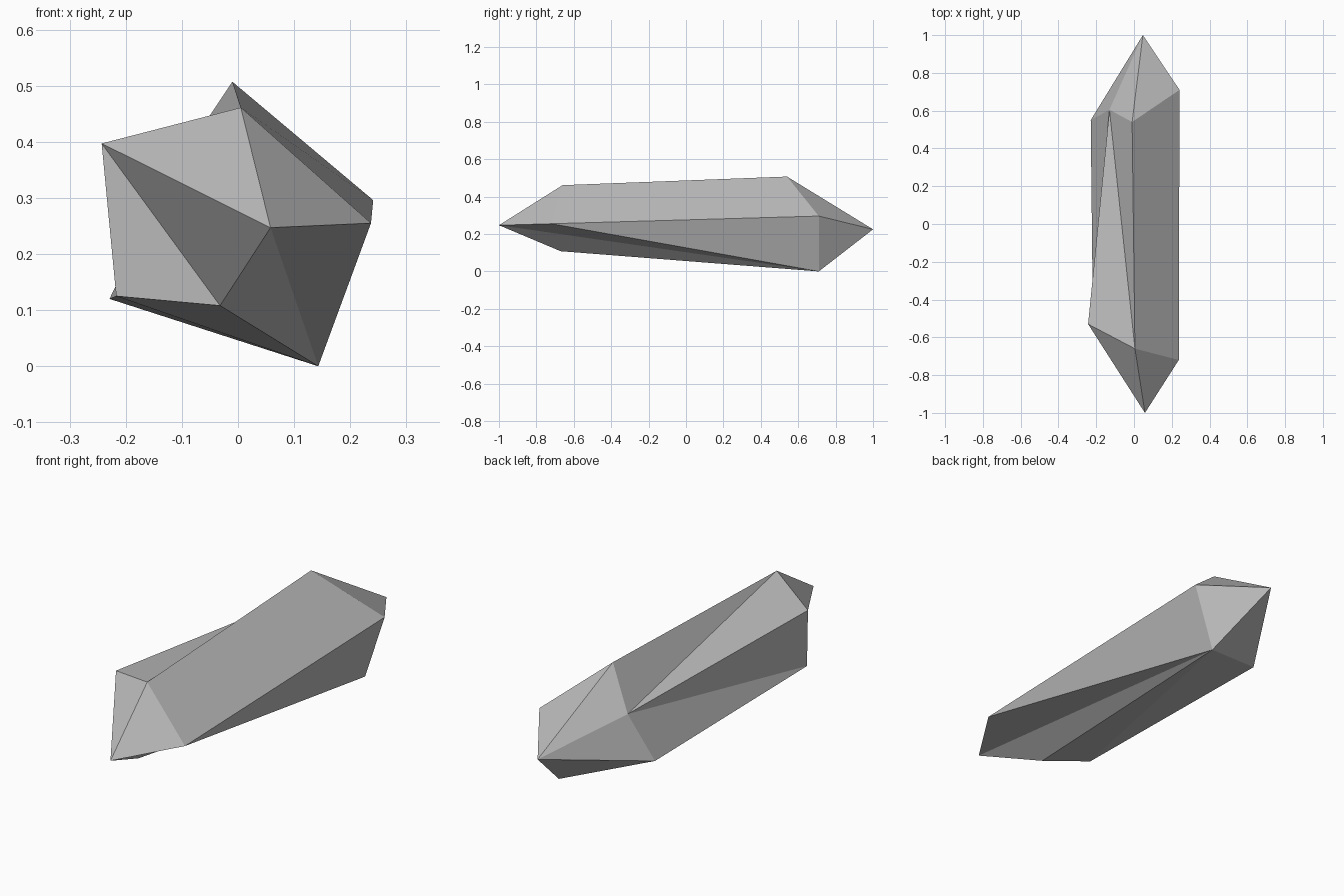
import bpy
import bmesh

cube = bpy.data.objects.get("Cube")
if cube:
    bpy.data.objects.remove(cube, do_unlink=True)

# Plain grey stone
stone = bpy.data.materials.new("grey stone")
stone.use_nodes = True
GREY = (0.5, 0.5, 0.5, 1)
stone.diffuse_color = GREY
stone.node_tree.nodes["Principled BSDF"].inputs["Base Color"].default_value = GREY

# Corners of the shard: two tips and an irregular ring near each end
corners = {
    "front_tip": (0.058, -1, 0.247),
    "front_left": (-0.243, -0.53, 0.397),
    "front_top": (0.005, -0.66, 0.461),
    "front_right": (0.237, -0.72, 0.255),
    "front_base": (-0.032, -0.67, 0.108),
    "front_low": (-0.217, -0.56, 0.125),
    "back_tip": (0.047, 1, 0.225),
    "back_left": (-0.13, 0.605, 0.328),
    "back_top": (-0.01, 0.54, 0.507),
    "back_right": (0.241, 0.71, 0.296),
    "back_base": (0.143, 0.71, 0),
    "back_low": (-0.229, 0.55, 0.12),
}

bm = bmesh.new()
verts = {name: bm.verts.new(co) for name, co in corners.items()}


def facet(*names):
    bm.faces.new([verts[n] for n in names])


def fan(tip, ring):
    """Close one pointed end with a ring of triangles."""
    for a, b in zip(ring, ring[1:] + ring[:1]):
        facet(tip, a, b)


# Pointed ends
fan("front_tip", ["front_left", "front_top", "front_right", "back_base", "front_base"])
fan("back_tip", ["back_left", "back_top", "back_right", "back_base", "back_low"])

# Broad upper facet and the right flank
facet("front_top", "front_right", "back_right", "back_top")
facet("front_right", "back_base", "back_right")

# Underside
facet("front_base", "back_base", "front_low")
facet("front_low", "back_base", "back_low")

# Left flank, fanning out from the rear shoulder
facet("front_left", "front_base", "front_low")
facet("front_low", "back_low", "back_left")
facet("front_low", "back_left", "front_left")
facet("front_left", "back_left", "front_top")
facet("front_top", "back_left", "back_top")

bmesh.ops.recalc_face_normals(bm, faces=bm.faces)

mesh = bpy.data.meshes.new("stone_shard")
bm.to_mesh(mesh)
bm.free()
mesh.materials.append(stone)
shard = bpy.data.objects.new("stone_shard", mesh)
bpy.context.scene.collection.objects.link(shard)
